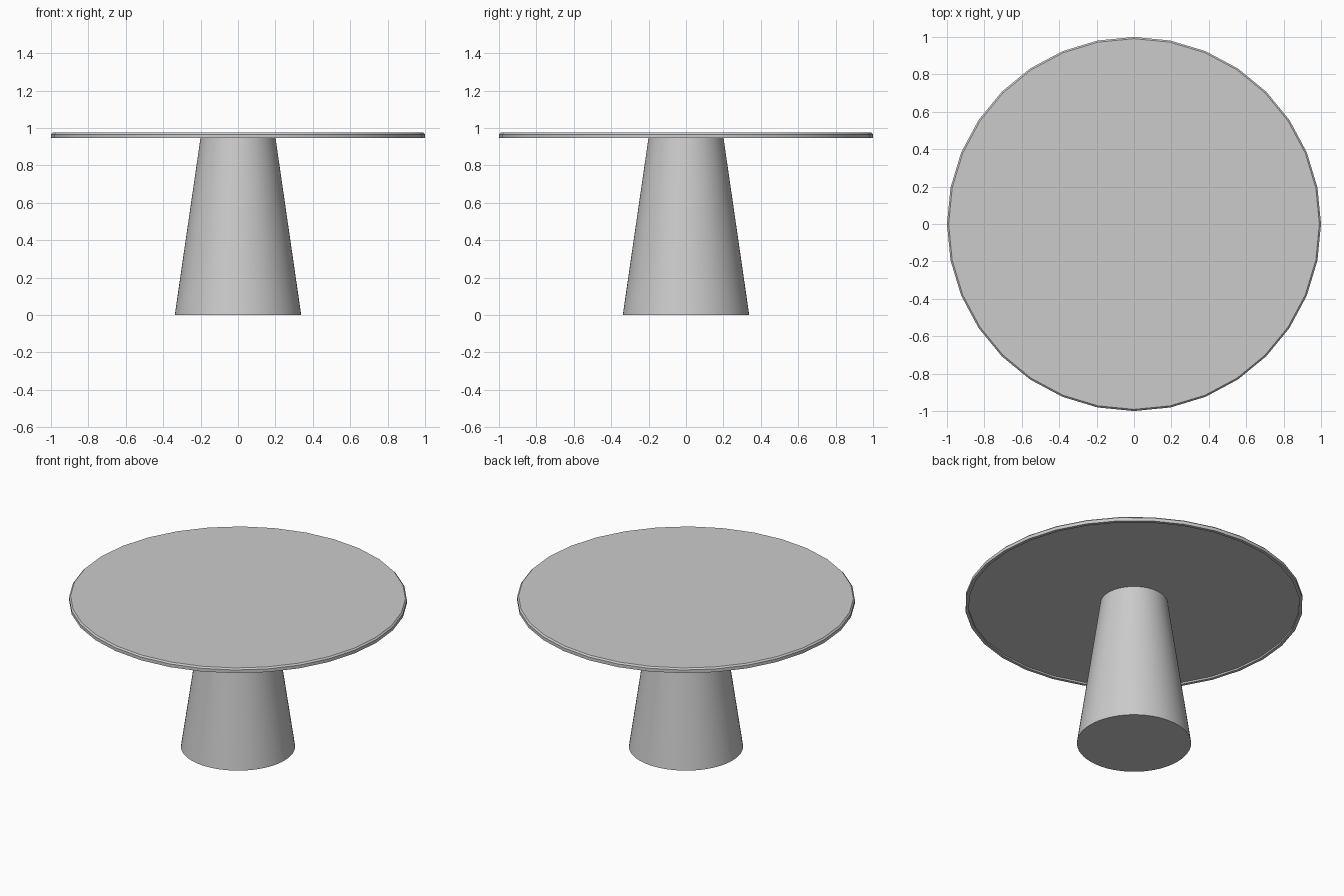
import bpy
import bmesh
from math import cos, sin, pi, radians

cube = bpy.data.objects.get("Cube")
if cube:
    bpy.data.objects.remove(cube)

# Single plain finish
grey = bpy.data.materials.new("light_grey")
grey.use_nodes = True
grey.diffuse_color = (0.6, 0.6, 0.6, 1)
grey.node_tree.nodes["Principled BSDF"].inputs["Base Color"].default_value = grey.diffuse_color


def lathe(name, profile, sides):
    """Revolve (radius, height) points, listed bottom to top, and cap both ends."""
    bm = bmesh.new()
    rings = [[bm.verts.new((r * cos(2 * pi * i / sides), r * sin(2 * pi * i / sides), z))
              for i in range(sides)] for r, z in profile]
    for low, high in zip(rings, rings[1:]):
        for i in range(sides):
            j = (i + 1) % sides
            bm.faces.new((low[i], low[j], high[j], high[i]))
    bm.faces.new(rings[0][::-1])
    bm.faces.new(rings[-1])
    mesh = bpy.data.meshes.new(name)
    bm.to_mesh(mesh)
    bm.free()
    mesh.materials.append(grey)
    obj = bpy.data.objects.new(name, mesh)
    bpy.context.collection.objects.link(obj)
    bpy.ops.object.select_all(action='DESELECT')
    obj.select_set(True)
    bpy.context.view_layer.objects.active = obj
    bpy.ops.object.shade_smooth_by_angle(angle=radians(30))
    return obj


# Tapered pedestal
lathe("pedestal", [(0.338, 0), (0.199, 0.957)], 64)

# Round top with a chamfered upper edge and a shallow recess underneath
lathe("table_top", [(0.98, 0.956), (0.98, 0.945), (1, 0.945),
                    (1, 0.966), (0.991, 0.975)], 32)
